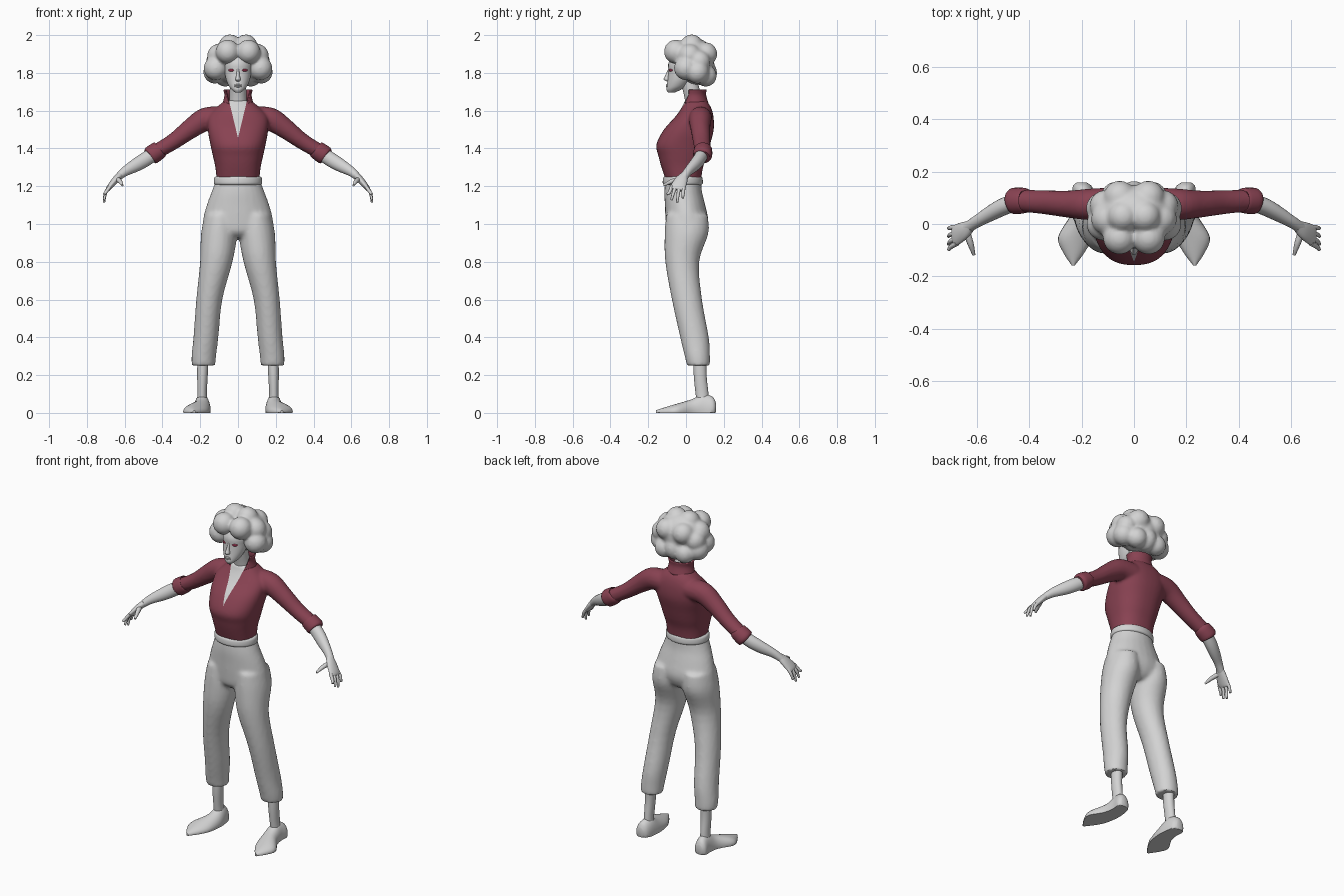
import bpy
import bmesh
import math
from mathutils import Vector, Matrix

cube = bpy.data.objects.get("Cube")
if cube:
    bpy.data.objects.remove(cube, do_unlink=True)

X, Y, Z = Vector((1, 0, 0)), Vector((0, 1, 0)), Vector((0, 0, 1))
LEVEL = (X, Y)      # rings lie flat
UPRIGHT = (X, Z)    # rings stand facing the front


def material(name, red, green, blue):
    mat = bpy.data.materials.new(name)
    mat.use_nodes = True
    mat.diffuse_color = (red, green, blue, 1)
    shader = next(n for n in mat.node_tree.nodes if n.type == 'BSDF_PRINCIPLED')
    shader.inputs["Base Color"].default_value = (red, green, blue, 1)
    shader.inputs["Roughness"].default_value = .7
    return mat


PALE = material("pale grey", .65, .65, .65)
WINE = material("wine red", .25, .055, .085)
EYE = material("eye red", .3, .03, .07)


def refine(rings, steps):
    """Smooth curve through the rings, each ring being x, y, z and two radii."""
    out = []
    last = len(rings) - 1
    for i in range(last):
        a, b, c, d = (rings[max(0, min(last, i + k))] for k in (-1, 0, 1, 2))
        for s in range(steps):
            t = s / steps
            out.append([q + t / 2 * (r - p + t * (2 * p - 5 * q + 4 * r - w
                        + t * (3 * (q - r) + w - p)))
                        for p, q, r, w in zip(a, b, c, d)])
    return out + [list(rings[last])]


def tube(bm, rings, basis=None, mirror=False, sides=24, steps=4, power=1, caps=True):
    """Skin a tube over the rings; without a basis the rings follow the path."""
    rings = refine(rings, steps)
    centres = [Vector(r[:3]) for r in rings]
    run = (centres[-1] - centres[0]).normalized()
    guide = X if abs(run.y) > .8 else Y
    for side in (1, -1) if mirror else (1,):
        loops = []
        for i, ring in enumerate(rings):
            if basis:
                u, v = basis
            else:
                t = centres[min(i + 1, len(rings) - 1)] - centres[max(i - 1, 0)]
                t.normalize()
                u = (guide - t * guide.dot(t)).normalized()
                v = t.cross(u)
            loop = []
            for k in range(sides):
                angle = math.tau * k / sides
                c, s = (math.copysign(abs(f) ** power, f)
                        for f in (math.cos(angle), math.sin(angle)))
                p = centres[i] + u * c * ring[3] + v * s * ring[4]
                loop.append(bm.verts.new((p.x * side, p.y, max(p.z, 0))))
            loops.append(loop)
        for lower, upper in zip(loops, loops[1:]):
            for k in range(sides):
                n = (k + 1) % sides
                bm.faces.new((lower[k], lower[n], upper[n], upper[k]))
        if caps:
            bm.faces.new(loops[0][::-1])
            bm.faces.new(loops[-1])


def blob(bm, centre, radii, mirror=False, turn=0):
    """Add an ellipsoid, with a mirrored twin if wanted."""
    for side in (1, -1) if mirror else (1,):
        place = (Matrix.Translation((centre[0] * side, centre[1], centre[2]))
                 @ Matrix.Rotation(math.radians(turn * side), 4, 'Z')
                 @ Matrix.Diagonal((*radii, 1)))
        bmesh.ops.create_uvsphere(bm, u_segments=20, v_segments=12, radius=1, matrix=place)


def finish(name, bm, mat, voxel=0, smooth=4):
    """Turn the shells into one object, melting them together if a voxel is given."""
    bmesh.ops.recalc_face_normals(bm, faces=bm.faces)
    mesh = bpy.data.meshes.new(name)
    bm.to_mesh(mesh)
    bm.free()
    ob = bpy.data.objects.new(name, mesh)
    bpy.context.collection.objects.link(ob)
    if voxel:
        melt = ob.modifiers.new("melt", 'REMESH')
        melt.mode, melt.voxel_size = 'VOXEL', voxel
        relax = ob.modifiers.new("relax", 'SMOOTH')
        relax.factor, relax.iterations = .5, smooth
        graph = bpy.context.evaluated_depsgraph_get()
        melted = bpy.data.meshes.new_from_object(ob.evaluated_get(graph))
        ob.modifiers.clear()
        ob.data = melted
    ob.data.materials.clear()
    ob.data.materials.append(mat)
    bpy.ops.object.select_all(action='DESELECT')
    ob.select_set(True)
    bpy.context.view_layer.objects.active = ob
    bpy.ops.object.shade_smooth_by_angle(angle=math.radians(45))
    return ob


def part(name, mat, rings, **options):
    bm = bmesh.new()
    tube(bm, rings, **options)
    return finish(name, bm, mat)


def neckline(ob, cut_away):
    """Cut the V opening into the front: recoloured skin, or removed cloth."""
    slope, tip = .24, 1.455
    bm = bmesh.new()
    bm.from_mesh(ob.data)
    for side in (1, -1):
        front = [f for f in bm.faces if f.calc_center_median().y < .045]
        geom = set(front)
        for f in front:
            geom.update(f.verts, f.edges)
        bmesh.ops.bisect_plane(bm, geom=list(geom), dist=1e-5, plane_co=(0, 0, tip),
                               plane_no=(side, 0, -slope))
    inside = []
    for f in bm.faces:
        c = f.calc_center_median()
        if c.y < .045 and abs(c.x) < slope * (c.z - tip):
            inside.append(f)
    if cut_away:
        bmesh.ops.delete(bm, geom=inside, context='FACES')
    else:
        ob.data.materials.append(PALE)
        for f in inside:
            f.material_index = 1
    bm.to_mesh(ob.data)
    bm.free()


# Trousers: pelvis and two legs melted together
bm = bmesh.new()
tube(bm, [(0, -.015, 1.235, .116, .095), (0, -.015, 1.17, .14, .1), (0, -.005, 1.1, .166, .107),
          (0, .005, 1.02, .186, .113), (0, 0, .96, .18, .1), (0, 0, .93, .11, .07)], basis=LEVEL)
tube(bm, [(.095, .005, 1.05, .08, .11), (.1, .003, .95, .096, .116), (.115, -.02, .8, .086, .09),
          (.152, .005, .6, .069, .08), (.17, .045, .4, .066, .076), (.181, .06, .3, .065, .067),
          (.183, .066, .25, .062, .061)], basis=LEVEL, mirror=True)
finish("trousers", bm, PALE, voxel=.011)
part("waistband", PALE, [(0, -.017, 1.207, .12, .098), (0, -.017, 1.216, .128, .106),
                         (0, -.017, 1.243, .126, .104), (0, -.017, 1.252, .117, .096)],
     basis=LEVEL, sides=40)

# Ankles and pointed shoes
part("ankles", PALE, [(.185, .075, .3, .03, .036), (.188, .075, .2, .028, .034),
                      (.19, .085, .1, .025, .034), (.19, .09, .04, .03, .03)],
     basis=LEVEL, mirror=True)
part("shoes", PALE, [(.2, .158, .03, .02, .025), (.197, .14, .02, .038, .065),
                     (.19, .09, .02, .042, .08), (.195, .03, .012, .05, .06),
                     (.224, -.05, .008, .066, .04), (.23, -.11, .006, .04, .024),
                     (.232, -.158, .004, .006, .01)], basis=UPRIGHT, mirror=True)

# Shirt: torso and sleeves melted together, then the V neckline
bm = bmesh.new()
tube(bm, [(0, -.013, 1.225, .112, .092), (0, -.02, 1.3, .12, .11), (0, -.018, 1.36, .133, .128),
          (0, -.015, 1.42, .146, .142), (0, .015, 1.5, .16, .132), (0, .045, 1.57, .158, .1),
          (0, .055, 1.62, .11, .076), (0, .05, 1.655, .068, .056)],
     basis=LEVEL, power=.85, sides=40)
tube(bm, [(.08, .08, 1.56, .06, .06), (.17, .075, 1.555, .06, .062), (.25, .076, 1.505, .052, .053),
          (.34, .083, 1.438, .046, .043), (.44, .09, 1.378, .042, .04)], mirror=True)
shirt = finish("shirt", bm, WINE, voxel=.009, smooth=3)
neckline(shirt, cut_away=False)

collar = part("collar", WINE, [(0, .05, 1.635, .074, .062), (0, .045, 1.68, .064, .054),
                               (0, .045, 1.712, .07, .056)], basis=LEVEL, sides=40, caps=False)
neckline(collar, cut_away=True)
thick = collar.modifiers.new("thickness", 'SOLIDIFY')
thick.thickness = .008

part("rolled_cuffs", WINE, [(.41, .09, 1.398, .038, .038), (.417, .09, 1.392, .048, .048),
                            (.46, .088, 1.363, .05, .05), (.468, .087, 1.357, .037, .037)],
     mirror=True)

# Bare forearms and hands
part("forearms", PALE, [(.43, .09, 1.38, .034, .036), (.49, .07, 1.342, .033, .038),
                        (.54, .045, 1.312, .03, .035), (.6, .01, 1.277, .023, .025),
                        (.64, -.015, 1.243, .022, .018)], mirror=True)
bm = bmesh.new()
tube(bm, [(.625, -.008, 1.258, .022, .018), (.65, -.025, 1.232, .034, .018),
          (.682, -.043, 1.193, .04, .014), (.69, -.047, 1.18, .034, .009)], mirror=True)
for i, (reach, drop) in enumerate([(-.1, 1.157), (-.077, 1.127), (-.047, 1.115), (-.017, 1.137)]):
    root = -.075 + i * .021
    tube(bm, [(.677, root, 1.2, .01, .01), (.7, (root + reach) / 2, 1.168, .009, .009),
              (.709, reach, drop, .006, .006)], mirror=True, sides=10)
tube(bm, [(.64, -.03, 1.238, .014, .014), (.625, -.075, 1.226, .012, .012),
          (.612, -.118, 1.205, .006, .006)], mirror=True, sides=10)
finish("hands", bm, PALE)

# Neck, head and face
part("neck", PALE, [(0, .05, 1.6, .052, .05), (0, .04, 1.66, .046, .046),
                    (0, .015, 1.76, .042, .045)], basis=LEVEL)
bm = bmesh.new()
tube(bm, [(0, -.078, 1.695, .014, .016), (0, -.066, 1.71, .032, .037), (0, -.05, 1.73, .048, .052),
          (0, -.033, 1.765, .063, .064), (0, -.018, 1.81, .071, .075), (0, 0, 1.86, .075, .09),
          (0, .01, 1.93, .04, .05)], basis=LEVEL, sides=32)
tube(bm, [(0, -.086, 1.822, .006, .008), (0, -.096, 1.785, .009, .014),
          (0, -.1, 1.766, .014, .018), (0, -.095, 1.755, .008, .008)], basis=LEVEL, sides=12)
for height in (1.736, 1.728):
    blob(bm, (0, -.099, height), (.019, .008, .005))
finish("head", bm, PALE)
bm = bmesh.new()
blob(bm, (.036, -.081, 1.814), (.017, .0049, .007), mirror=True, turn=33)
finish("eyes", bm, EYE)

# Hair: a cap with soft curls melted into it
bm = bmesh.new()
blob(bm, (0, .05, 1.86), (.145, .1, .125))
for x, y, z, r in [(.118, 0, 1.825, .064), (.122, .06, 1.805, .062), (.068, .105, 1.785, .058),
                   (.1, .02, 1.89, .064), (.055, -.053, 1.912, .064), (.042, .03, 1.944, .06),
                   (.055, .104, 1.9, .062), (.11, .07, 1.86, .06)]:
    blob(bm, (x, y, z), (r, r, r), mirror=True)
blob(bm, (0, .1, 1.8), (.06, .065, .07))
finish("hair", bm, PALE, voxel=.009, smooth=5)
